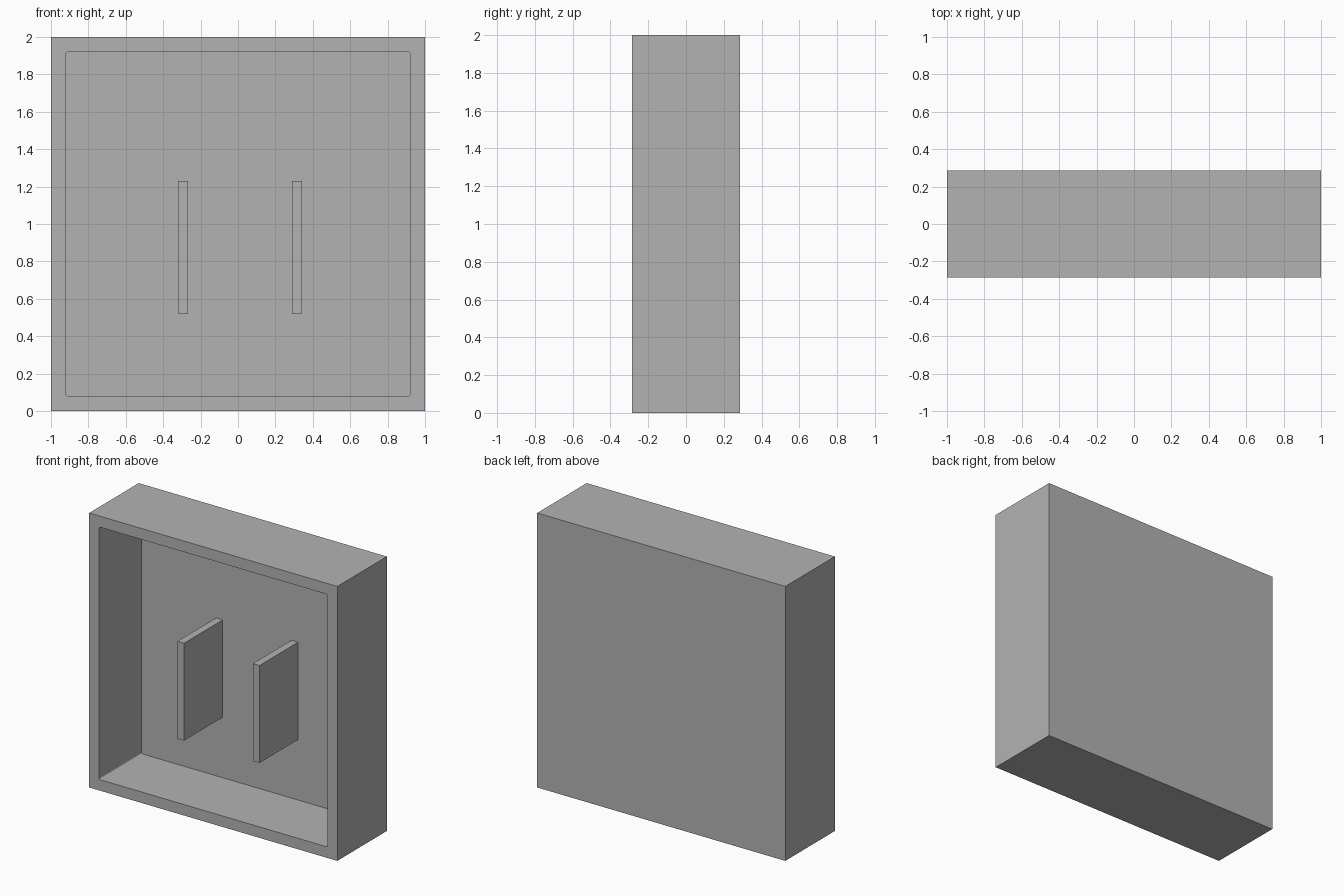
import bpy
import bmesh
from mathutils import Matrix, Vector

default = bpy.data.objects.get("Cube")
if default:
    bpy.data.objects.remove(default, do_unlink=True)

DEPTH = 0.57
WALL = 0.08
FRONT = -DEPTH / 2
FLOOR = DEPTH / 2 - WALL      # inner face of the back panel

grey = bpy.data.materials.new("plain grey")
grey.use_nodes = True
colour = (0.45, 0.45, 0.45, 1)
grey.diffuse_color = colour
grey.node_tree.nodes["Principled BSDF"].inputs["Base Color"].default_value = colour


def box(name, low, high, corner=0):
    """Box between two corners; corner rounds the edges that run along y."""
    low, high = Vector(low), Vector(high)
    bm = bmesh.new()
    bmesh.ops.create_cube(bm, size=1, matrix=Matrix.LocRotScale(
        (low + high) / 2, None, high - low))
    if corner:
        along_y = [e for e in bm.edges
                   if abs(e.verts[0].co.y - e.verts[1].co.y) > 0.1]
        bmesh.ops.bevel(bm, geom=along_y, offset=corner, segments=3,
                        profile=0.5, affect='EDGES')
    mesh = bpy.data.meshes.new(name)
    bm.to_mesh(mesh)
    bm.free()
    mesh.materials.append(grey)
    obj = bpy.data.objects.new(name, mesh)
    bpy.context.collection.objects.link(obj)
    return obj


# Open-fronted case, hollowed by a cutter
case = box("case", (-1, FRONT, 0), (1, -FRONT, 2))
cutter = box("cavity_cutter", (-1 + WALL, FRONT - 0.2, WALL),
             (1 - WALL, FLOOR, 2 - WALL), corner=0.01)
cutter.hide_render = True
cut = case.modifiers.new("cavity", 'BOOLEAN')
cut.operation = 'DIFFERENCE'
cut.solver = 'EXACT'
cut.object = cutter
bpy.context.view_layer.objects.active = case
bpy.ops.object.modifier_apply(modifier=cut.name)
bpy.data.objects.remove(cutter, do_unlink=True)

# Two upright fins standing on the back panel
for name, x in (("right_fin", -0.32), ("left_fin", 0.288)):
    box(name, (x, -0.24, 0.52), (x + 0.053, FLOOR, 1.23))
